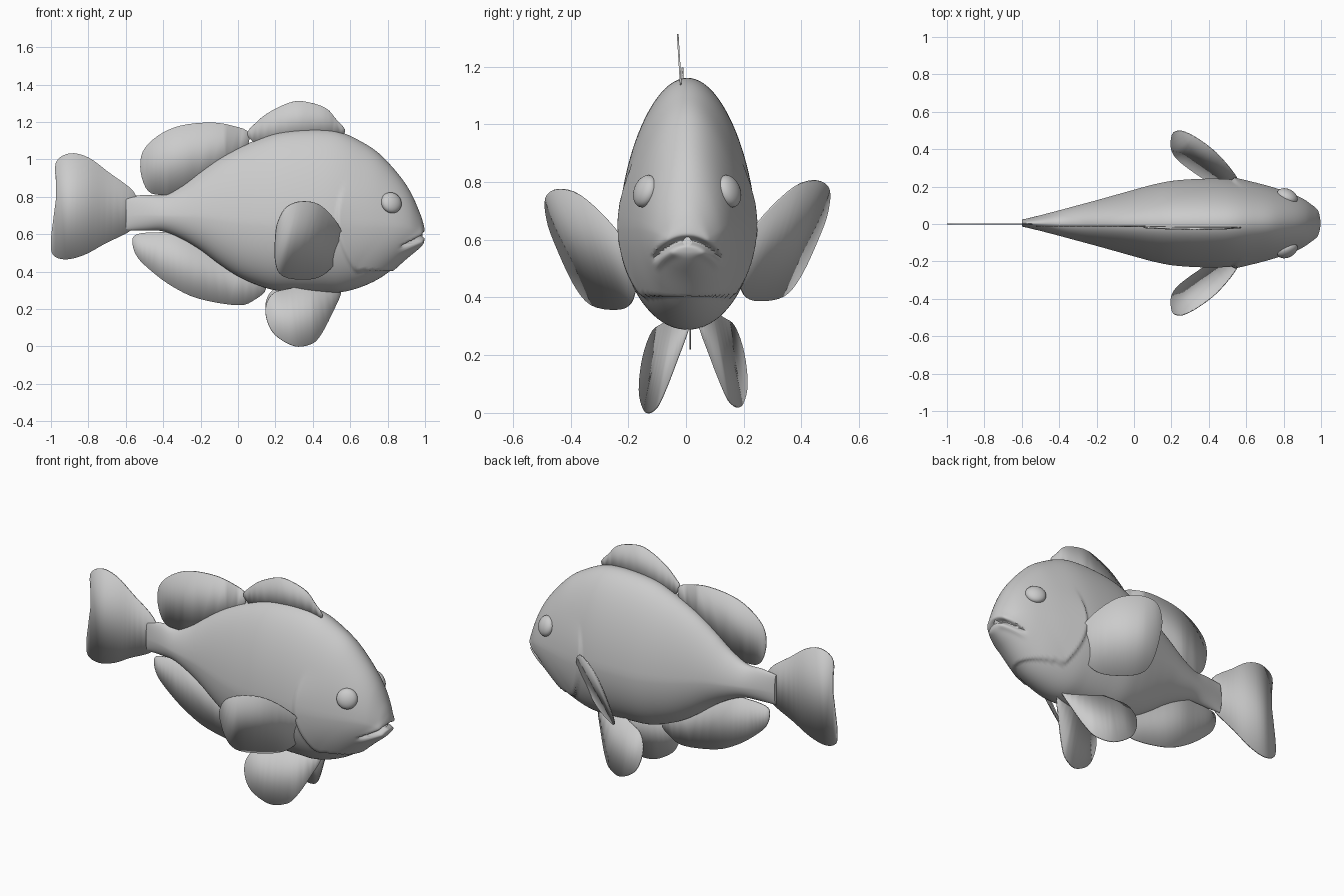
import bpy, bmesh, math
from mathutils import Vector

cube = bpy.data.objects.get("Cube")
if cube:
    bpy.data.objects.remove(cube, do_unlink=True)

grey = bpy.data.materials.new("plain grey")
grey.use_nodes = True
grey.diffuse_color = (0.6, 0.6, 0.6, 1)
grey.node_tree.nodes["Principled BSDF"].inputs["Base Color"].default_value = (0.6, 0.6, 0.6, 1)


def spline(points, steps, closed=False):
    """Catmull-Rom curve through points of any dimension."""
    n = len(points)
    pts = [Vector(p) for p in points]

    def get(i):
        return pts[i % n] if closed else pts[max(0, min(n - 1, i))]

    out = []
    for i in range(n if closed else n - 1):
        a, b, c, d = (get(i + k) for k in (-1, 0, 1, 2))
        for s in range(steps):
            t = s / steps
            out.append(b + (c - a) * (t / 2) + (a * 2 - b * 5 + c * 4 - d) * (t * t / 2)
                       + (b * 3 - a - c * 3 + d) * (t ** 3 / 2))
    if not closed:
        out.append(pts[-1])
    return out


def finish(name, bm, smooth_angle):
    bmesh.ops.recalc_face_normals(bm, faces=bm.faces)
    mesh = bpy.data.meshes.new(name)
    bm.to_mesh(mesh)
    bm.free()
    mesh.materials.append(grey)
    obj = bpy.data.objects.new(name, mesh)
    bpy.context.collection.objects.link(obj)
    bpy.ops.object.select_all(action="DESELECT")
    obj.select_set(True)
    bpy.context.view_layer.objects.active = obj
    bpy.ops.object.shade_smooth_by_angle(angle=math.radians(smooth_angle))
    return obj


def smoothstep(t):
    t = max(0.0, min(1.0, t))
    return t * t * (3 - 2 * t)


# Body stations: x, top, bottom, half width
stations = [
    (-.6, .80, .62, .018), (-.5, .81, .62, .042), (-.4, .81, .615, .068),
    (-.3, .86, .575, .095), (-.2, .935, .515, .122), (-.1, 1.005, .44, .15),
    (0, 1.06, .375, .178), (.1, 1.105, .33, .205), (.2, 1.14, .30, .225),
    (.32, 1.157, .293, .235), (.45, 1.16, .29, .237), (.55, 1.145, .29, .23),
    (.65, 1.1, .315, .213), (.75, 1.035, .36, .188), (.85, .93, .43, .155),
    (.92, .83, .483, .12), (.97, .72, .525, .078), (.99, .66, .55, .048),
    (1, .61, .58, .015)]


def shape_face(x, y, z, zc):
    """Adds the gill cover lip and the mouth to a point of the body."""
    edge = .53 + 1.3 * (z - .68) ** 2
    d = min(x - edge, (z - .41) * 1.3)
    lip = smoothstep(d / .014 + .5) * math.exp(-max(d, 0) / .09) * .013
    lip *= smoothstep((.9 - z) / .2) * smoothstep((.93 - x) / .1)
    out = Vector((y, z - zc))
    if out.length > 1e-6:
        out.normalize()
    y, z = y + out.x * lip, z + out.y * lip
    if x > .84:
        m = z - (.597 - .055 * (y / .11) ** 2)
        fade = smoothstep((.135 - abs(y)) / .04) * smoothstep((x - .84) / .05)
        groove = -.035 * math.exp(-(m / .012) ** 2)
        lips = .012 * math.exp(-((m + .03) / .018) ** 2) + .006 * math.exp(-((m - .03) / .02) ** 2)
        x += fade * (groove + lips * smoothstep((1 - x) / .03))
    return x, y, z


# Body lofted from egg-shaped rings
bm = bmesh.new()
sides = 96
rings = []
for x, top, low, half in spline(stations, 10):
    zc = low + (top - low) * .43
    ring = []
    for k in range(sides):
        a = math.tau * k / sides
        up = math.sin(a)
        z = zc + up * ((top - zc) if up > 0 else (zc - low))
        y = half * math.cos(a) * (1 - .15 * max(up, 0))
        px, py, pz = shape_face(x, y, z, zc)
        ring.append(bm.verts.new((px, py + .005, pz)))
    rings.append(ring)
for r, s in zip(rings, rings[1:]):
    for k in range(sides):
        j = (k + 1) % sides
        bm.faces.new((r[k], r[j], s[j], s[k]))
bm.faces.new(rings[0])
bm.faces.new(rings[-1])
finish("body", bm, 50)

# Eyes as flattened balls facing outward and forward
for side, name in ((-1, "right_eye"), (1, "left_eye")):
    bm = bmesh.new()
    bmesh.ops.create_uvsphere(bm, u_segments=32, v_segments=16, radius=.058)
    normal = Vector((.42, side * .85, .32)).normalized()
    turn = normal.to_track_quat("Z", "Y")
    for v in bm.verts:
        v.co.z *= .6
        v.co = turn @ v.co + Vector((.82, side * .145 + .004, .768))
    finish(name, bm, 60)


def fin(name, outline, plane, side=1, shift=(0, 0)):
    """Thin plate with an x-z outline lying on the plane y = a + b*x + c*z."""
    a, b, c = plane
    bm = bmesh.new()
    verts = [bm.verts.new((x, side * (a + b * x + c * z) + shift[0], z + shift[1]))
             for x, z in spline(outline, 4, True)]
    bm.faces.new(verts)
    bmesh.ops.triangulate(bm, faces=bm.faces[:])
    obj = finish(name, bm, 30)
    solid = obj.modifiers.new("thickness", "SOLIDIFY")
    solid.thickness = .006
    solid.offset = 0


# Fins along the middle
fin("front_dorsal_fin", [
    (.05, 1.13), (.1, 1.2), (.18, 1.26), (.3, 1.31), (.4, 1.3), (.475, 1.27),
    (.52, 1.22), (.57, 1.14), (.4, 1.1), (.15, 1.07)], (.05, 0, -.06))
fin("rear_dorsal_fin", [
    (-.48, .83), (-.52, .93), (-.51, 1.04), (-.43, 1.125), (-.31, 1.18),
    (-.15, 1.197), (-.03, 1.18), (.06, 1.135), (0, 1), (-.3, .83), (-.4, .81)], (-.012, 0, 0))
fin("anal_fin", [
    (-.54, .6), (-.565, .56), (-.54, .48), (-.46, .4), (-.35, .32), (-.21, .255),
    (0, .22), (.09, .25), (.15, .31), (.1, .4), (-.1, .5), (-.3, .6), (-.43, .61)], (.015, 0, 0))
fin("tail_fin", [
    (-.975, .98), (-.9, 1.032), (-.8, 1.01), (-.69, .93), (-.56, .83), (-.53, .73),
    (-.56, .63), (-.71, .55), (-.82, .49), (-.92, .465), (-.99, .49), (-1, .57),
    (-.985, .7), (-.97, .83)], (0, 0, 0))

# Paired fins
pectoral = [
    (.2, .59), (.215, .67), (.26, .745), (.34, .775), (.44, .755), (.53, .66),
    (.565, .56), (.53, .46), (.45, .38), (.36, .358), (.24, .375), (.2, .45)]
pelvic = [
    (.15, .22), (.19, .285), (.28, .31), (.42, .34), (.55, .31), (.5, .17), (.435, .05),
    (.385, .01), (.3, .002), (.2, .06), (.155, .14)]
for side, word, lift in ((-1, "right", 0), (1, "left", 1)):
    fin(word + "_pectoral_fin", pectoral, (.322, -.67, .46), side, (.005, .03 * lift))
    fin(word + "_pelvic_fin", pelvic, (.239, -.33, -.22), side, (.05 * lift, .02 * lift))
